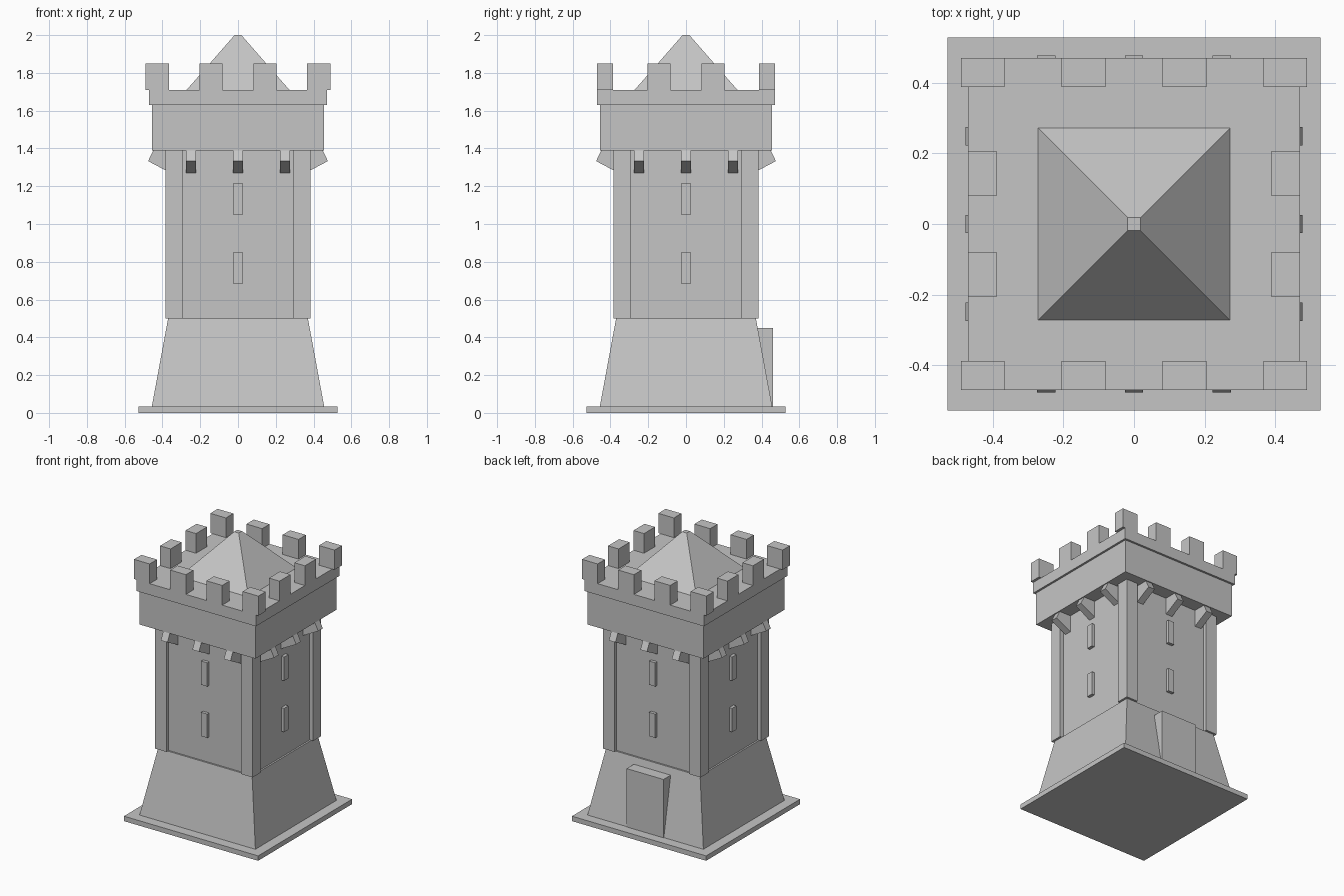
import bpy
import bmesh
from math import pi
from mathutils import Matrix, Vector

cube = bpy.data.objects.get("Cube")
if cube:
    bpy.data.objects.remove(cube, do_unlink=True)

stone = bpy.data.materials.new("grey_stone")
stone.use_nodes = True
GREY = (0.56, 0.56, 0.56, 1)
stone.diffuse_color = GREY
stone.node_tree.nodes["Principled BSDF"].inputs["Base Color"].default_value = GREY


def finish(name, bm):
    bmesh.ops.recalc_face_normals(bm, faces=bm.faces)
    mesh = bpy.data.meshes.new(name)
    bm.to_mesh(mesh)
    bm.free()
    mesh.materials.append(stone)
    obj = bpy.data.objects.new(name, mesh)
    bpy.context.collection.objects.link(obj)
    return obj


def add_box(bm, x, y, z):
    """Box from (low, high) ranges."""
    size = [b - a for a, b in (x, y, z)]
    mid = [(a + b) / 2 for a, b in (x, y, z)]
    m = Matrix.Translation(mid) @ Matrix.Diagonal((*size, 1))
    bmesh.ops.create_cube(bm, size=1, matrix=m)


def frustum(name, low, high, z0, z1):
    """Square block with half widths low (bottom) and high (top)."""
    bm = bmesh.new()
    add_box(bm, (-1, 1), (-1, 1), (z0, z1))
    for v in bm.verts:
        h = high if v.co.z > (z0 + z1) / 2 else low
        v.co.x *= h
        v.co.y *= h
    return finish(name, bm)


def four_sides(bm):
    """Repeat everything built on the back (+y) around the tower."""
    source = list(bm.verts) + list(bm.edges) + list(bm.faces)
    for k in range(1, 4):
        copy = bmesh.ops.duplicate(bm, geom=source)["geom"]
        verts = [g for g in copy if isinstance(g, bmesh.types.BMVert)]
        bmesh.ops.rotate(bm, verts=verts, cent=(0, 0, 0),
                         matrix=Matrix.Rotation(k * pi / 2, 3, 'Z'))


# Stacked main body
frustum("base_plate", 0.528, 0.528, 0, 0.035)
frustum("sloped_footing", 0.456, 0.37, 0.035, 0.5)
frustum("tower_wall", 0.358, 0.358, 0.5, 1.39)
frustum("overhanging_gallery", 0.455, 0.455, 1.39, 1.63)
frustum("parapet", 0.47, 0.47, 1.63, 1.71)
frustum("roof", 0.272, 0.018, 1.71, 2.0)

# Corner pilasters
bm = bmesh.new()
add_box(bm, (0.295, 0.385), (0.295, 0.385), (0.5, 1.39))
four_sides(bm)
finish("corner_pilasters", bm)

# Narrow window slits, two on each side
bm = bmesh.new()
for z in (0.683, 1.048):
    add_box(bm, (-0.024, 0.024), (0.34, 0.38), (z, z + 0.169))
four_sides(bm)
finish("window_slits", bm)

# Slanted corbels under the gallery
bm = bmesh.new()
profile = [(0.476, 1.333), (0.448, 1.39), (0.44, 1.4), (0.34, 1.4), (0.34, 1.261)]
for x in (-0.248, 0, 0.248):
    face = bm.faces.new([bm.verts.new((x - 0.026, y, z)) for y, z in profile])
    ext = bmesh.ops.extrude_face_region(bm, geom=[face])["geom"]
    for v in ext:
        if isinstance(v, bmesh.types.BMVert):
            v.co += Vector((0.052, 0, 0))
four_sides(bm)
finish("corbels", bm)

# Merlons: middle pairs on every side, wider blocks at the corners
bm = bmesh.new()
for x in (-0.143, 0.143):
    add_box(bm, (x - 0.062, x + 0.062), (0.387, 0.47), (1.71, 1.85))
four_sides(bm)
for sx in (-1, 1):
    for sy in (-1, 1):
        add_box(bm, sorted((sx * 0.366, sx * 0.489)),
                sorted((sy * 0.387, sy * 0.47)), (1.71, 1.85))
finish("merlons", bm)

# Door block at the back
bm = bmesh.new()
add_box(bm, (-0.145, 0.145), (0.36, 0.46), (0.035, 0.45))
finish("back_door", bm)
